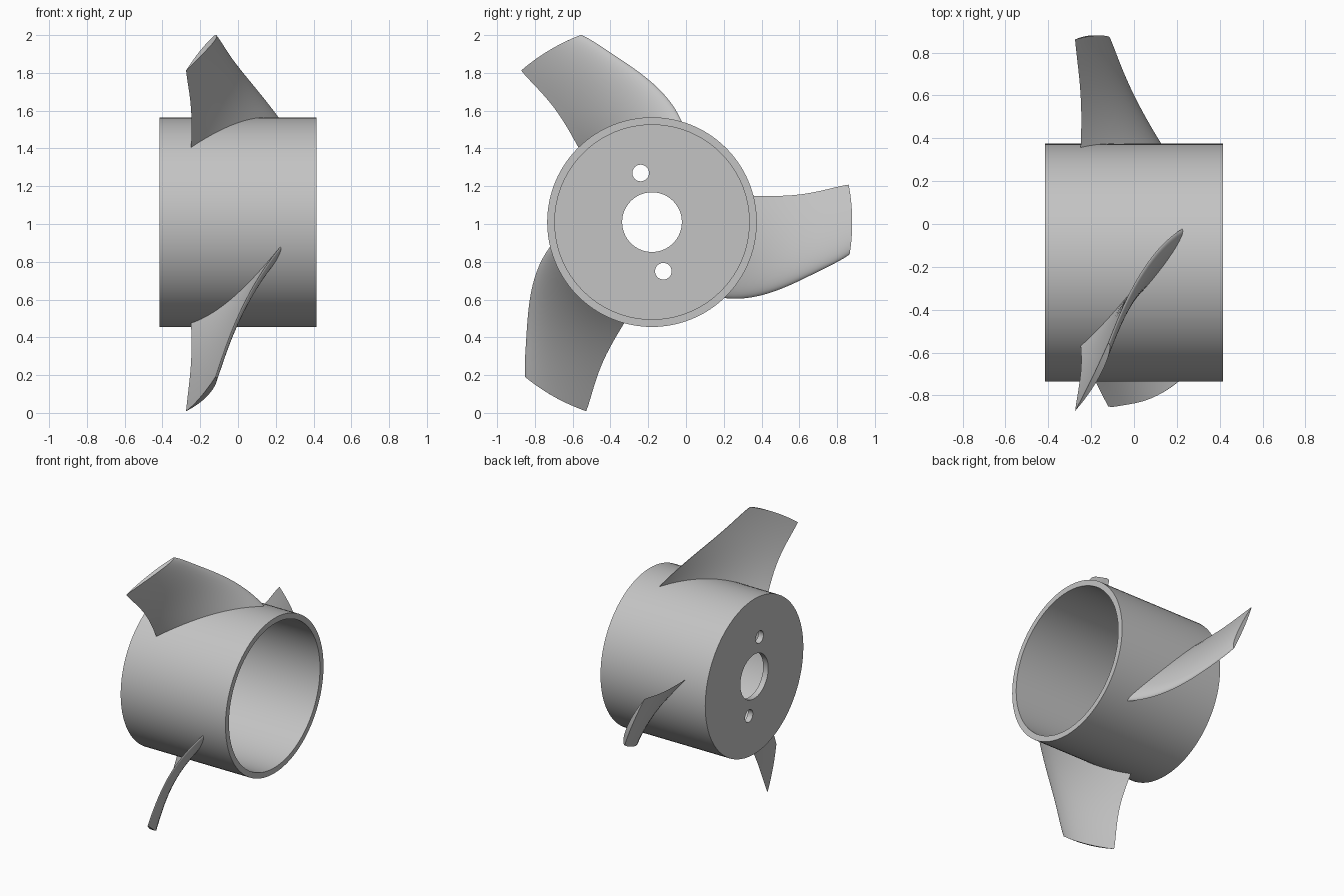
import bpy, bmesh, math
from mathutils import Vector

if "Cube" in bpy.data.objects:
    bpy.data.objects.remove(bpy.data.objects["Cube"])

CY, CZ = -0.18, 1.01            # hub axis, running along x
BACK, FRONT = -0.415, 0.415

grey = bpy.data.materials.new("plain_grey")
grey.use_nodes = True
grey.diffuse_color = (0.55, 0.55, 0.55, 1)
grey.node_tree.nodes["Principled BSDF"].inputs["Base Color"].default_value = (0.55, 0.55, 0.55, 1)


def cylinder(name, radius, x0, x1, dy=0, dz=0, sides=96):
    bpy.ops.mesh.primitive_cylinder_add(
        vertices=sides, radius=radius, depth=x1 - x0,
        location=((x0 + x1) / 2, CY + dy, CZ + dz), rotation=(0, math.pi / 2, 0))
    ob = bpy.context.object
    ob.name = name
    return ob


def smooth(ob):
    bpy.ops.object.select_all(action='DESELECT')
    ob.select_set(True)
    bpy.context.view_layer.objects.active = ob
    bpy.ops.object.shade_smooth_by_angle(angle=math.radians(35))


# Hub: cup with a thin end plate, a shaft hole and two pin holes
hub = cylinder("hub", 0.555, BACK, FRONT)
hub.data.materials.append(grey)
cutters = [
    cylinder("bore_cutter", 0.515, BACK + 0.04, FRONT + 0.1),
    cylinder("shaft_hole_cutter", 0.158, BACK - 0.1, BACK + 0.1, sides=64),
    cylinder("upper_pin_cutter", 0.044, BACK - 0.1, BACK + 0.1, -0.06, 0.26, 32),
    cylinder("lower_pin_cutter", 0.044, BACK - 0.1, BACK + 0.1, 0.06, -0.26, 32),
]
bpy.context.view_layer.objects.active = hub
for cutter in cutters:
    cutter.hide_render = True
    mod = hub.modifiers.new(cutter.name, 'BOOLEAN')
    mod.operation = 'DIFFERENCE'
    mod.solver = 'EXACT'
    mod.object = cutter
    bpy.ops.object.modifier_apply(modifier=mod.name)
    bpy.data.objects.remove(cutter)
smooth(hub)

# Blade edges: (radius, angle in degrees, x)
THIN_EDGE = [(0.53, 15.3, -0.25), (0.65, 12.3, -0.246), (0.75, 10.9, -0.247),
             (0.9, 10.5, -0.258), (1.06, 10.8, -0.275)]
ROUND_EDGE = [(0.53, -48.5, 0.245), (0.56, -46, 0.22), (0.69, -34.4, 0.105),
              (0.84, -21.7, -0.01), (0.95, -14.8, -0.07), (1.06, -9.3, -0.12)]


def sample(edge, r):
    """Smooth interpolation of angle and x along an edge (Lagrange)."""
    out = [0.0, 0.0]
    for i, p in enumerate(edge):
        w = 1.0
        for j, q in enumerate(edge):
            if i != j:
                w *= (r - q[0]) / (p[0] - q[0])
        out[0] += w * math.radians(p[1])
        out[1] += w * p[2]
    return out


def blade(name, turn, stations=20, steps=20):
    bm = bmesh.new()
    rings = []
    for k in range(stations + 1):
        f = k / stations
        r = 0.53 + 0.53 * f
        a0, x0 = sample(THIN_EDGE, r)
        a1, x1 = sample(ROUND_EDGE, r)
        chord = Vector((x1 - x0, r * (a1 - a0))).normalized()
        normal = Vector((-chord.y, chord.x))       # towards the open end
        thick = 0.042 - 0.012 * f

        def point(s, bulge):
            u = 1 - s
            t = thick * 2.6 * math.sqrt(u) * s * bulge
            x = x0 + (x1 - x0) * s + normal.x * t
            a = a0 + (a1 - a0) * s + normal.y * t / r + turn
            return bm.verts.new((x, CY + r * math.cos(a), CZ + r * math.sin(a)))

        # Spacing tightens towards the rounded edge
        spread = [1 - (1 - i / steps) ** 2 for i in range(steps + 1)]
        ring = [point(s, 1) for s in spread]
        ring += [point(s, 0) for s in reversed(spread[1:-1])]
        rings.append(ring)
    n = len(rings[0])
    for low, high in zip(rings, rings[1:]):
        for i in range(n):
            j = (i + 1) % n
            bm.faces.new((low[i], low[j], high[j], high[i]))
    # End caps bridge the two sides of the section
    for ring in (rings[0], rings[-1]):
        bm.faces.new((ring[0], ring[1], ring[-1]))
        for i in range(1, steps - 1):
            bm.faces.new((ring[i], ring[i + 1], ring[n - i - 1], ring[n - i]))
        bm.faces.new((ring[steps - 1], ring[steps], ring[steps + 1]))
    bmesh.ops.recalc_face_normals(bm, faces=bm.faces)
    mesh = bpy.data.meshes.new(name)
    bm.to_mesh(mesh)
    bm.free()
    ob = bpy.data.objects.new(name, mesh)
    bpy.context.collection.objects.link(ob)
    mesh.materials.append(grey)
    smooth(ob)


# Three blades evenly spaced around the hub
for i, label in enumerate(("back_blade", "upper_blade", "lower_blade")):
    blade(label, math.radians(120 * i))
